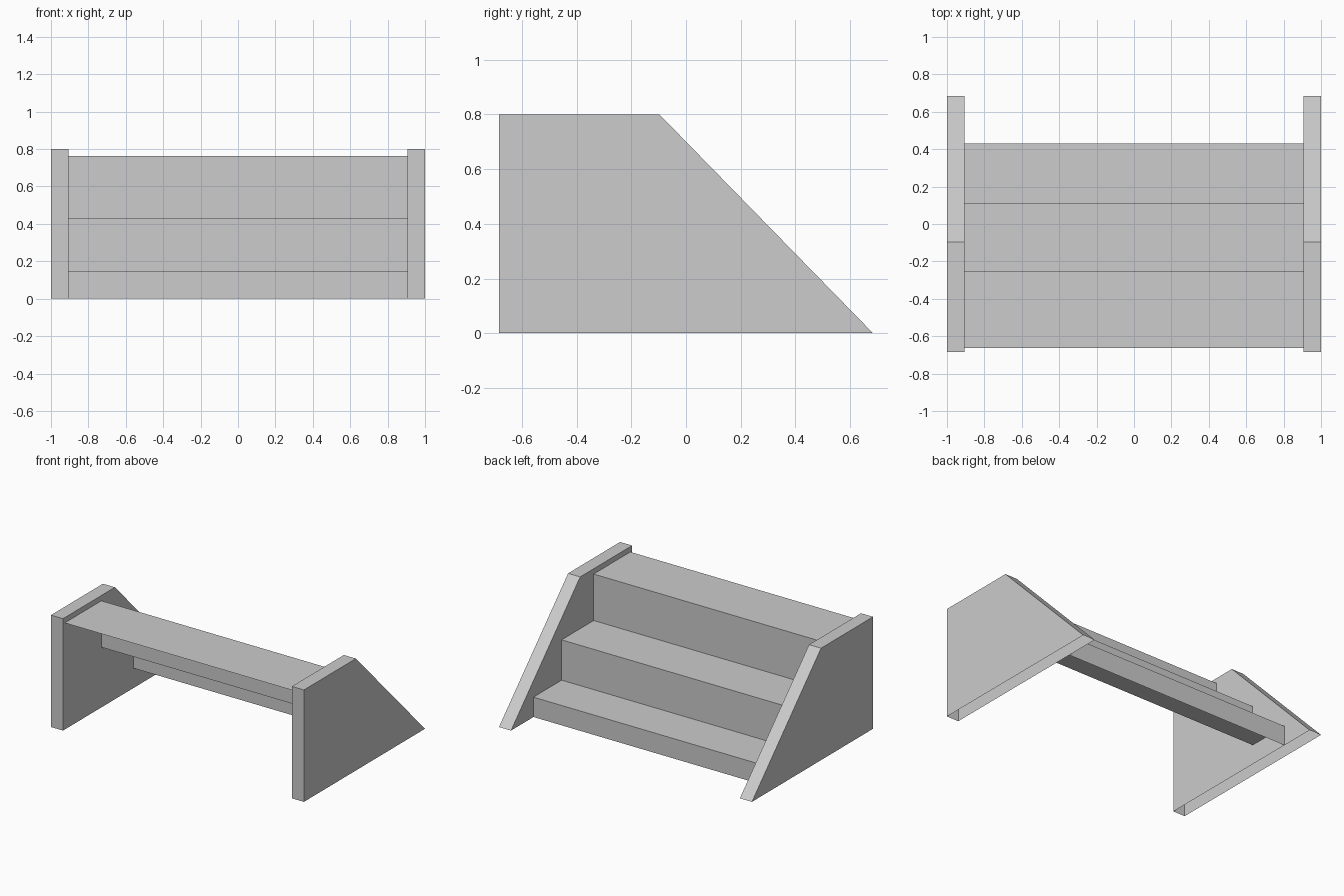
import bpy, bmesh

cube = bpy.data.objects.get("Cube")
if cube:
    bpy.data.objects.remove(cube, do_unlink=True)

grey = bpy.data.materials.new("plain grey")
grey.use_nodes = True
colour = (0.604, 0.604, 0.604, 1.0)
grey.diffuse_color = colour
grey.node_tree.nodes["Principled BSDF"].inputs["Base Color"].default_value = colour


def extrude_profile(name, points, x0, x1, capped):
    """Sweep an open (y, z) polyline from x0 to x1, optionally closing the sides."""
    bm = bmesh.new()
    a = [bm.verts.new((x0, y, z)) for y, z in points]
    b = [bm.verts.new((x1, y, z)) for y, z in points]
    for i in range(len(points) - 1):
        bm.faces.new((a[i], a[i + 1], b[i + 1], b[i]))
    if capped:
        bm.faces.new(a[::-1])
        bm.faces.new(b)
    bm.normal_update()
    mesh = bpy.data.meshes.new(name)
    bm.to_mesh(mesh)
    bm.free()
    mesh.materials.append(grey)
    obj = bpy.data.objects.new(name, mesh)
    bpy.context.collection.objects.link(obj)
    return obj


INNER = 0.905

# Hollow side panels, open underneath
panel = [(0.684, 0.0), (-0.097, 0.80), (-0.684, 0.80), (-0.684, 0.0)]
for name, x0, x1 in (("left_panel", INNER, 1.0), ("right_panel", -1.0, -INNER)):
    extrude_profile(name, panel, x0, x1, True)

# Folded sheet of three risers and treads, climbing towards the front
steps = [(0.43, 0.0), (0.43, 0.142), (0.112, 0.142), (0.112, 0.43),
         (-0.25, 0.43), (-0.25, 0.762), (-0.664, 0.762)]
extrude_profile("steps", steps, -INNER, INNER, False)
